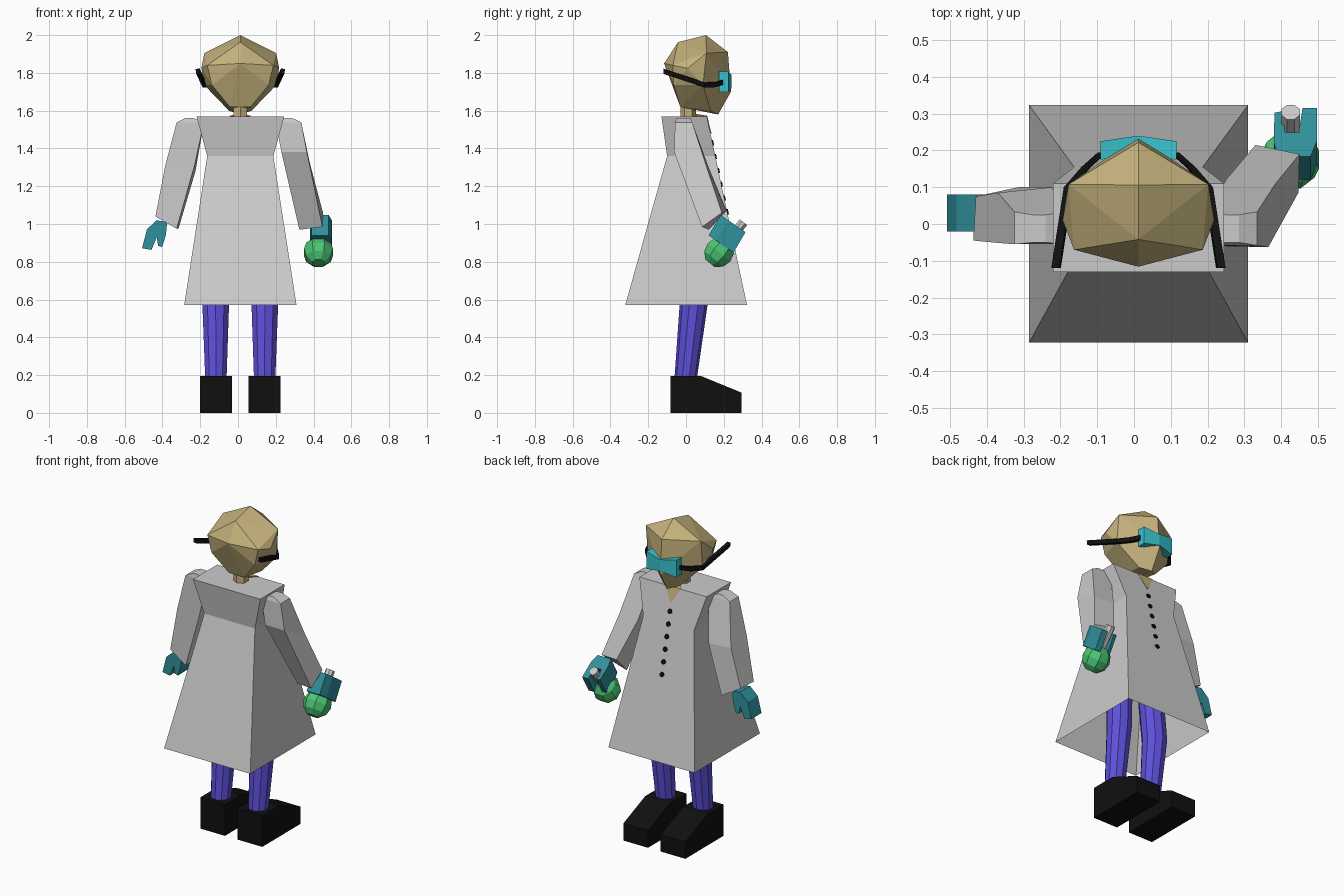
import bpy, bmesh, math
from mathutils import Vector, Matrix

if "Cube" in bpy.data.objects:
    bpy.data.objects.remove(bpy.data.objects["Cube"])

CX = 0.012  # body centre line


def mat(name, r, g, b):
    m = bpy.data.materials.new(name)
    m.diffuse_color = (r, g, b, 1)
    m.use_nodes = True
    m.node_tree.nodes["Principled BSDF"].inputs["Base Color"].default_value = m.diffuse_color
    return m


SKIN = mat("skin", .55, .44, .2)
BLUE = mat("trousers", .11, .08, .7)
BLACK = mat("black", .005, .005, .005)
GLOVE = mat("glove", .03, .28, .33)
LENS = mat("lens", .04, .55, .62)
GREEN = mat("liquid", .07, .55, .17)


def finish(name, bm, material=None):
    bmesh.ops.recalc_face_normals(bm, faces=bm.faces)
    me = bpy.data.meshes.new(name)
    bm.to_mesh(me)
    bm.free()
    ob = bpy.data.objects.new(name, me)
    bpy.context.collection.objects.link(ob)
    if material:
        me.materials.append(material)
    return ob


def loft(name, rings, material=None, start=True, end=True):
    bm = bmesh.new()
    vs = [[bm.verts.new(p) for p in r] for r in rings]
    n = len(rings[0])
    for a, b in zip(vs, vs[1:]):
        for i in range(n):
            j = (i + 1) % n
            bm.faces.new((a[i], a[j], b[j], b[i]))
    if start:
        bm.faces.new(vs[0])
    if end:
        bm.faces.new(vs[-1])
    return finish(name, bm, material)


def rect(z, x0, x1, y0, y1):
    return [(x0, y0, z), (x1, y0, z), (x1, y1, z), (x0, y1, z)]


def circle(c, r, n, u=Vector((1, 0, 0)), v=Vector((0, 1, 0))):
    return [Vector(c) + u * r * math.cos((i + .5) * 2 * math.pi / n)
            + v * r * math.sin((i + .5) * 2 * math.pi / n) for i in range(n)]


# Coat, open at the hem
loft("coat", [rect(.57, -.285, .31, -.322, .323),
              rect(1.36, CX - .175, CX + .175, -.10, .155),
              rect(1.57, -.22, .245, -.13, .11)], start=False)

# Collar opening and neck
bm = bmesh.new()
a, b, c, d = [bm.verts.new(p) for p in ((CX - .055, .112, 1.573), (CX + .055, .112, 1.573),
                                        (CX, .136, 1.475), (CX, .04, 1.585))]
for f in ((a, b, c), (a, c, d), (b, d, c), (a, d, b)):
    bm.faces.new(f)
finish("chest_opening", bm, SKIN)
loft("neck", [circle((CX, .012, z), .042, 6) for z in (1.54, 1.66)], SKIN)

# Buttons down the front of the coat
for i in range(6):
    z = 1.43 - i * .073
    y = .11 + (1.57 - z) * .2145
    loft("button", [circle((CX, y + o, z), .015, 8, v=Vector((0, -.21, .98)))
                    for o in (-.004, .006)], BLACK)

# Head: faceted hull, mirrored
bm = bmesh.new()
for p in ((0, .106, 2.0), (0, .222, 1.91), (0, .217, 1.8), (0, .238, 1.7), (0, .17, 1.58),
          (0, -.042, 1.963), (0, -.116, 1.85)):
    bm.verts.new((CX + p[0], p[1], p[2]))
for p in ((.19, .108, 1.905), (.206, .01, 1.825), (.175, -.07, 1.84), (.15, -.065, 1.735),
          (.19, .09, 1.735), (.055, -.03, 1.62), (.06, .13, 1.6)):
    for s in (1, -1):
        bm.verts.new((CX + s * p[0], p[1], p[2]))
bmesh.ops.convex_hull(bm, input=bm.verts)
finish("head", bm, SKIN)

# Goggles: bow shaped lens block
loft("goggles", [[(CX + x, y0, z0), (CX + x, y1, z0), (CX + x, y1, z1), (CX + x, y0, z1)]
                 for x, y0, y1, z0, z1 in ((-.103, .175, .225, 1.70, 1.808),
                                           (0, .19, .24, 1.718, 1.79),
                                           (.103, .175, .225, 1.70, 1.808))], LENS)

# Goggle arms
for s in (1, -1):
    path = ((.095, .195, 1.75), (.14, .155, 1.737), (.188, .10, 1.735), (.222, -.12, 1.808))
    loft("goggle_strap", [[(CX + s * (x + dx), y, z + dz) for dx, dz in
                           ((-.011, -.013), (.011, -.013), (.015, .013), (-.007, .015))]
                          for x, y, z in path], BLACK)

# Legs and boots
for s in (1, -1):
    loft("leg", [circle((CX + s * x, y, z), r, 10) for x, y, z, r in
                 ((.129, -.003, .17, .059), (.13, .04, .57, .074), (.11, .02, .95, .075))], BLUE)
    prof = ((-.083, 0), (-.083, .195), (.08, .195), (.295, .107), (.295, 0))
    loft("boot", [[(CX + s * x, y, z) for y, z in prof] for x in (.044, .214)], BLACK)

# Sleeves
loft("right_sleeve", [
    rect(1.562, .25, .285, -.05, .025),
    rect(1.538, .20, .335, -.058, .033),
    [(.23, -.06, 1.38), (.365, -.063, 1.38), (.385, .11, 1.30), (.25, .12, 1.30)],
    [(.325, .12, .97), (.447, .085, .985), (.45, .19, 1.06), (.33, .215, 1.07)]])
loft("left_sleeve", [
    rect(1.562, -.275, -.24, -.05, .025),
    rect(1.538, -.325, -.18, -.055, .033),
    [(-.385, -.05, 1.31), (-.23, -.053, 1.31), (-.225, .10, 1.28), (-.37, .085, 1.28)],
    [(-.437, -.045, 1.04), (-.325, -.052, .975), (-.315, .10, .975), (-.43, .075, 1.04)]])

# Left glove: mitten outline extruded in y
prof = ((-.375, 1.01), (-.43, 1.02), (-.482, .972), (-.508, .872), (-.458, .863),
        (-.43, .93), (-.423, .885), (-.402, .878), (-.382, .94))
loft("left_glove", [[(x, y, z) for x, z in prof] for y in (-.02, .08)], GLOVE)

# Right glove: mitten outline wrapped round the flask neck
fwd, up = Vector((0, .82, -.57)), Vector((0, .51, .86))
base = Vector((0, .12, .94))
prof = ((.39, 0), (.48, 0), (.497, .05), (.497, .16), (.458, .16), (.448, .08),
        (.41, .08), (.405, .15), (.382, .145), (.38, .05))
loft("right_glove", [[base + fwd * d + up * h + Vector((x, 0, 0)) for x, d in prof]
                     for h in (0, .125)], GLOVE)

# Flask: round bulb with tilted neck
axis = Vector((0, .63, .777)).normalized()
side = axis.cross(Vector((1, 0, 0)))
c = Vector((.426, .175, .85))
loft("flask_bulb", [circle(c - axis * .083 * math.cos(t), .083 * math.sin(t), 8, v=side)
                    for t in [math.radians(k) for k in (25, 58, 90, 122, 155)]], GREEN)
loft("flask_neck", [circle(c + axis * k, .027, 8, v=side) for k in (.06, .205)])
